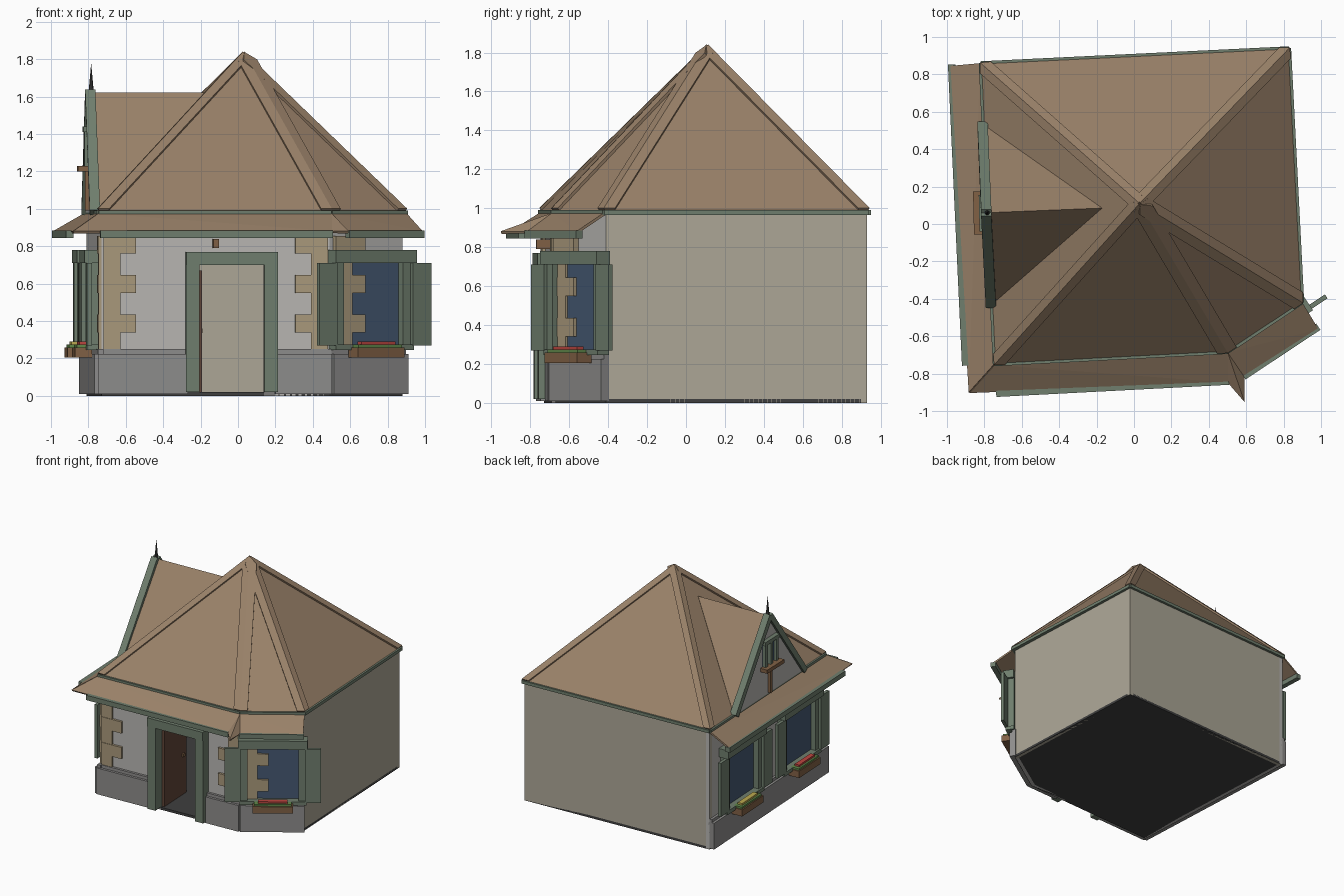
import bpy, bmesh, math
from mathutils import Vector as V

if "Cube" in bpy.data.objects:
    bpy.data.objects.remove(bpy.data.objects["Cube"])

def mat(name, r, g, b):
    m = bpy.data.materials.new(name)
    m.diffuse_color = (r, g, b, 1)
    m.use_nodes = True
    m.node_tree.nodes["Principled BSDF"].inputs["Base Color"].default_value = m.diffuse_color
    return m

ROOF = mat("roof_brown", .32, .22, .14)
GREEN = mat("trim_green", .16, .21, .155)
WALL = mat("wall_beige", .42, .39, .31)
PLASTER = mat("plaster", .48, .47, .45)
STONE = mat("plinth_stone", .27, .265, .26)
TAN = mat("quoin_tan", .40, .32, .20)
GLASS = mat("glass", .06, .10, .17)
WOOD = mat("wood", .22, .12, .06)
DOOR = mat("door_brown", .12, .06, .04)
DARK = mat("dark", .05, .05, .05)
LEAF = mat("leaf", .12, .25, .07)
RED = mat("red_flower", .5, .06, .05)
YELLOW = mat("yellow_flower", .5, .4, .08)

def mesh(name, verts, faces, m, thick=0):
    bm = bmesh.new()
    vs = [bm.verts.new(v) for v in verts]
    for f in faces:
        bm.faces.new([vs[i] for i in f])
    bmesh.ops.recalc_face_normals(bm, faces=bm.faces)
    me = bpy.data.meshes.new(name)
    bm.to_mesh(me)
    bm.free()
    me.materials.append(m)
    ob = bpy.data.objects.new(name, me)
    bpy.context.collection.objects.link(ob)
    if thick:
        s = ob.modifiers.new("thickness", 'SOLIDIFY')
        s.thickness, s.offset = thick, 0
    return ob

BOX = [(0, 1, 2, 3), (4, 5, 6, 7), (0, 1, 5, 4), (1, 2, 6, 5), (2, 3, 7, 6), (3, 0, 4, 7)]

def wbox(name, wall, s0, s1, z0, z1, d0, d1, m):
    """Box along a wall line: s = distance along, d = distance outward."""
    p, q = V(wall[0]), V(wall[1])
    t = (q - p).normalized()
    n = V((t.y, -t.x))
    pts = [p + t * s + n * d for s, d in ((s0, d0), (s1, d0), (s1, d1), (s0, d1))]
    return mesh(name, [(*c, z) for z in (z0, z1) for c in pts], BOX, m)

def beam(name, p, q, wx, wn, m):
    p, q = V(p), V(q)
    t = (q - p).normalized()
    u = V((1, 0, 0))
    u = (u - t * u.dot(t)).normalized()
    v = t.cross(u)
    off = [u * a * wx / 2 + v * b * wn / 2 for a, b in ((-1, -1), (1, -1), (1, 1), (-1, 1))]
    return mesh(name, [c + o for c in (p, q) for o in off], BOX, m)

def prism(name, pts, z0, z1, m):
    n = len(pts)
    verts = [(*p, z) for z in (z0, z1) for p in pts]
    faces = [tuple(range(n)), tuple(range(n, 2 * n))]
    faces += [(i, (i + 1) % n, n + (i + 1) % n, n + i) for i in range(n)]
    return mesh(name, verts, faces, m)

# Footprint, counter-clockwise from the front left corner
FOOT = [(-.73, -.73), (.49, -.67), (.88, -.41), (.82, .93), (-.81, .85)]
EAVE = [(-.745, -.75), (.50, -.685), (.90, -.42), (.83, .94), (-.82, .86)]
lines = lambda P: [(P[i], P[(i + 1) % 5]) for i in range(5)]
FRONT, CORNER, RIGHT, BACK, LEFT = lines(FOOT)
length = lambda w: (V(w[1]) - V(w[0])).length
LF, LC, LL = length(FRONT), length(CORNER), length(LEFT)

# Floor and walls
prism("floor", FOOT, 0, .02, DARK)
for nm, w, m in (("right_wall", RIGHT, WALL), ("back_wall", BACK, WALL),
                 ("left_wall", LEFT, PLASTER), ("corner_wall", CORNER, PLASTER)):
    wbox(nm, w, 0, length(w), 0, .98, -.03, 0, m)
D0, D1 = .52, .87
wbox("front_wall_left", FRONT, 0, D0, 0, .98, -.03, 0, PLASTER)
wbox("front_wall_right", FRONT, D1, LF, 0, .98, -.03, 0, PLASTER)
wbox("front_wall_top", FRONT, D0, D1, .70, .98, -.03, 0, PLASTER)

# Stone plinth with ledge
for w, a, b in ((FRONT, -.02, .46), (FRONT, .93, LF + .01), (CORNER, 0, LC + .01), (LEFT, 0, LL + .03)):
    wbox("plinth", w, a, b, 0.01, .225, -.01, .04, STONE)
    wbox("plinth_ledge", w, a, b, .225, .25, -.01, .02, STONE)

# Door frame, open door, hook above
for a, b in ((.45, D0), (D1, .94)):
    wbox("door_post", FRONT, a, b, .02, .70, -.03, .075, GREEN)
wbox("door_lintel", FRONT, .45, .94, .70, .77, -.03, .08, GREEN)
wbox("door", FRONT, D0, D0 + .02, .02, .67, -.33, -.02, DOOR)
wbox("door_knob", FRONT, D0 + .02, D0 + .035, .335, .36, -.29, -.265, WOOD)
wbox("lamp_hook", FRONT, .595, .625, .79, .84, 0, .07, WOOD)

# Quoins: a column with three wider blocks
def quoins(w, s, sign, d, col=.09, tooth=.175):
    rng = lambda k: sorted((s, s + sign * k))
    wbox("quoin_column", w, *rng(col), .25, .85, 0, d, TAN)
    for z in (.34, .55, .76):
        wbox("quoin_block", w, *rng(tooth), z, z + .095, 0, d + .004, TAN)

quoins(FRONT, .01, 1, .015)
quoins(FRONT, LF - .01, -1, .015)
quoins(CORNER, .02, 1, .025, .11, .19)
quoins(LEFT, LL, -1, .015, .06, .1)

# Windows with posts, shutters, sill, lintel and flower box
def window(w, c, g, flower, gap):
    a, b = c - g, c + g
    wbox("window_glass", w, a, b, .27, .72, 0, .012, GLASS)
    for s0, s1 in ((a - .05, a), (b, b + .05)):
        wbox("window_post", w, s0, s1, .27, .71, 0, .055, GREEN)
    for s0, s1 in ((a - gap - .12, a - gap), (b + gap, b + gap + .12)):
        wbox("shutter", w, s0, s1, .27, .71, .05, .075, GREEN)
    wbox("window_lintel", w, a - .07, b + .07, .71, .78, 0, .085, GREEN)
    wbox("window_sill", w, a - .06, b + .06, .245, .275, 0, .07, GREEN)
    wbox("flower_box", w, c - .15, c + .15, .205, .26, .04, .13, WOOD)
    wbox("leaves", w, c - .14, c + .14, .26, .275, .05, .12, LEAF)
    wbox("flowers", w, c - .11, c + .11, .275, .29, .065, .105, flower)

window(CORNER, LC / 2 + .01, .19, RED, .05)
window(LEFT, .40, .20, YELLOW, .04)
window(LEFT, 1.20, .20, RED, .04)

# Main roof pyramid, hip caps and eave trim
APEX = V((.03, .11, 1.825))
ZE = .985
mesh("roof", [(*p, ZE) for p in EAVE] + [APEX],
     [(i, (i + 1) % 5, 5) for i in range(5)] + [(0, 1, 2, 3, 4)], ROOF)
for i in range(5):
    p, a, b = (V((*EAVE[k % 5], ZE)) for k in (i, i + 1, i - 1))
    base = [p + (a - p).normalized() * .055, p, p + (b - p).normalized() * .055]
    up = V((0, 0, .01))
    top = [c + (APEX - p) * k for c, k in zip(base, (.95, 1, .95))]
    mesh("hip_cap", [c + up for c in base + top], [(0, 1, 4, 3), (1, 2, 5, 4)], ROOF, .016)
for w in lines(EAVE):
    wbox("eave_trim", w, 0, length(w), .965, .99, -.025, .01, GREEN)

# Lower skirt roof on left, front and corner
E = [(*p, .97) for p in EAVE]
lo = .875
skirts = [("left_skirt", [E[4], E[0], (-.88, -.90, lo), (-.985, .845, lo)]),
          ("front_skirt", [E[0], E[1], (.505, -.845, lo), (-.88, -.90, lo)]),
          ("skirt_hip", [E[1], (.505, -.845, lo), (.59, -.95, lo), (.585, -.815, lo)]),
          ("corner_skirt", [E[1], E[2], (.985, -.56, lo), (.585, -.815, lo)])]
for nm, pts in skirts:
    tri = [(0, 1, 2), (0, 2, 3)]
    mesh(nm, pts, tri, ROOF, .014)
EF, EC, _, _, EL = lines(EAVE)
for w in (EF, EC, EL):
    wbox("skirt_trim", w, 0, length(w), .845, .885, .135, .175, GREEN)

# Dormer on the left slope
A, B, C, D = (-.765, -.43, .98), (-.81, .53, .98), (-.79, .06, 1.615), (-.17, .085, 1.615)
dormer = mesh("dormer_roof", [A, B, C, D], [(0, 2, 3), (1, 2, 3)], ROOF, .012)
mesh("dormer_gable", [A, B, C], [(0, 1, 2)], PLASTER, .01)
for P in (A, B):
    beam("bargeboard", P, (-.79, .06, 1.625), .055, .045, GREEN)
bpy.ops.mesh.primitive_cone_add(vertices=8, radius1=.017, radius2=0, depth=.19, location=(-.785, .06, 1.685))
fin = bpy.context.object
fin.name = "finial"
fin.data.materials.append(DARK)

# Gable window and small box
GL = ((-.79, .145), (-.786, -.03))
wbox("gable_glass", GL, 0, .175, 1.22, 1.42, 0, .012, GLASS)
for s in (0, .07, .145):
    wbox("gable_post", GL, s, s + .03, 1.22, 1.43, 0, .035, GREEN)
wbox("gable_lintel", GL, -.01, .185, 1.41, 1.44, 0, .04, GREEN)
wbox("gable_box", GL, -.03, .20, 1.20, 1.23, 0, .07, WOOD)
wbox("gable_strut", GL, .075, .10, .99, 1.20, 0, .03, WOOD)
